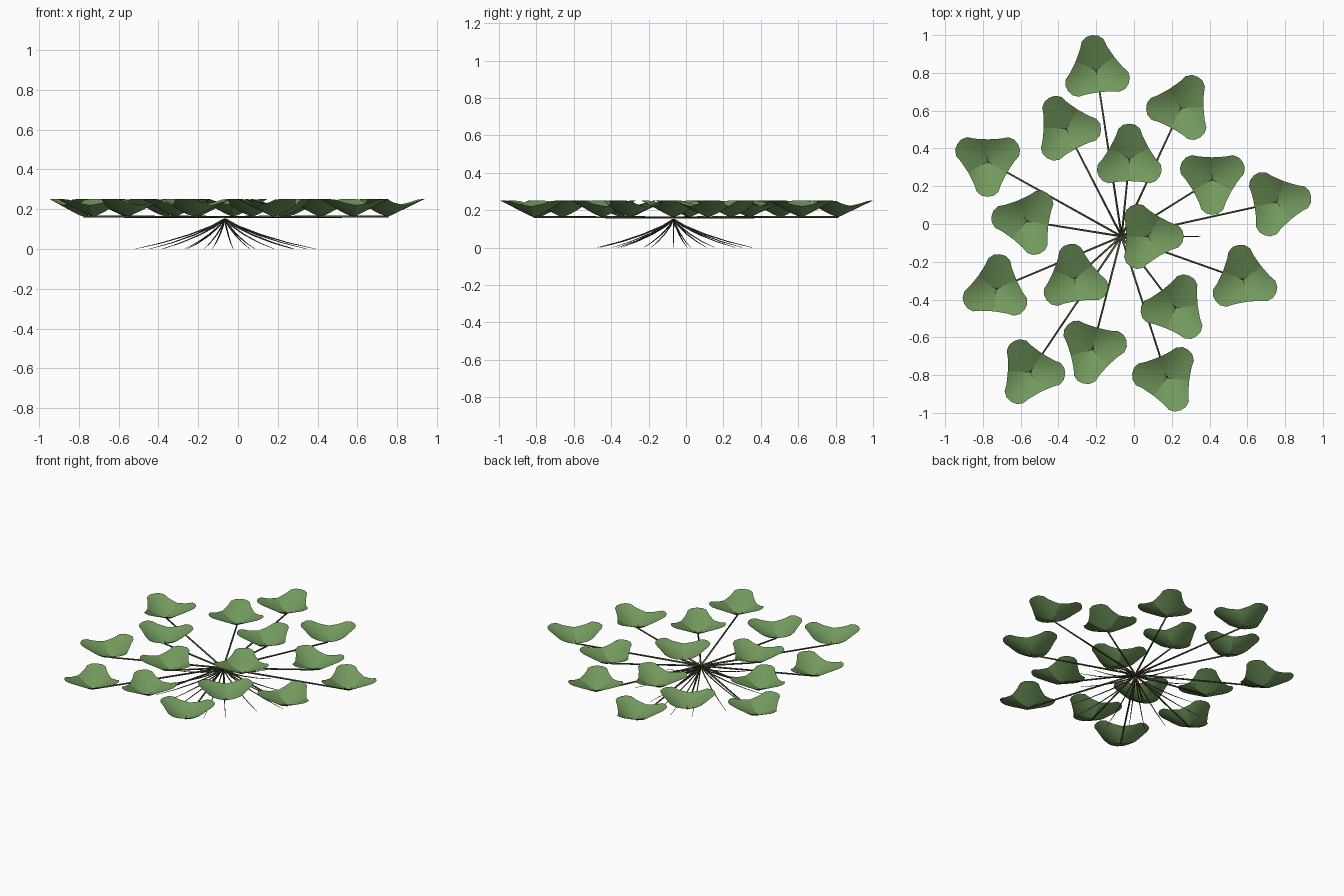
import bpy, bmesh, math
from mathutils import Vector

if "Cube" in bpy.data.objects:
    bpy.data.objects.remove(bpy.data.objects["Cube"])

HUB = Vector((-0.066, -0.066, 0.161))


def material(name, col):
    m = bpy.data.materials.new(name)
    m.diffuse_color = (*col, 1)
    m.use_nodes = True
    m.node_tree.nodes["Principled BSDF"].inputs["Base Color"].default_value = m.diffuse_color
    return m


GREEN = material("leaf_green", (0.17, 0.32, 0.11))
STEM = material("stem_green", (0.07, 0.09, 0.035))
ROOT = material("root_brown", (0.11, 0.08, 0.05))


def finish(name, bm, mat):
    me = bpy.data.meshes.new(name)
    bm.to_mesh(me)
    bm.free()
    me.materials.append(mat)
    ob = bpy.data.objects.new(name, me)
    bpy.context.collection.objects.link(ob)
    for p in me.polygons:
        p.use_smooth = True
    return ob


def tube(bm, pts, radii, sides=5):
    rings = []
    for i, p in enumerate(pts):
        d = (pts[min(i + 1, len(pts) - 1)] - pts[max(i - 1, 0)]).normalized()
        u = d.cross(Vector((0, 0, 1))).normalized()
        v = u.cross(d)
        rings.append([bm.verts.new(p + radii[i] * (math.cos(t) * u + math.sin(t) * v))
                      for t in [k * math.tau / sides for k in range(sides)]])
    for a, b in zip(rings, rings[1:]):
        for k in range(sides):
            n = (k + 1) % sides
            bm.faces.new((a[k], a[n], b[n], b[k]))
    bm.faces.new(rings[0][::-1])
    bm.faces.new(rings[-1])


# One lobe: 120 degree fan with a rounded tip, sloping up and slightly troughed
OUTLINE = [0.118, 0.121, 0.128, 0.141, 0.169, 0.183, 0.186,
           0.183, 0.169, 0.141, 0.128, 0.121, 0.118]


def lobe(bm, c, heading, steps=5):
    n = len(OUTLINE) - 1
    centre = bm.verts.new(c)
    prev = None
    for s in range(1, steps + 1):
        row = []
        for i, full in enumerate(OUTLINE):
            r = full * s / steps
            off = math.radians(60) * (2 * i / n - 1)
            along, across = r * math.cos(off), r * math.sin(off)
            z = 0.475 * along + 2.9 * across ** 2
            a = heading + off
            row.append(bm.verts.new(c + Vector((r * math.cos(a), r * math.sin(a), z))))
        for i in range(n):
            if prev:
                bm.faces.new((prev[i], row[i], row[i + 1], prev[i + 1]))
            else:
                bm.faces.new((centre, row[i], row[i + 1]))
        prev = row


# Leaf centres (x, y) and heading of one lobe in degrees
LEAVES = [(-0.20, 0.815, 97), (0.25, 0.615, 62), (-0.36, 0.505, -2), (-0.025, 0.345, 90),
          (-0.775, 0.33, 270), (0.415, 0.235, 270), (0.755, 0.115, 10), (-0.57, 0.015, 172),
          (-0.73, -0.345, 84), (-0.315, -0.29, 98), (0.58, -0.295, 98), (0.22, -0.445, 187),
          (-0.22, -0.665, 255), (-0.55, -0.785, -3), (0.175, -0.815, 173), (0.077, -0.066, 0)]

stalks, roots = bmesh.new(), bmesh.new()
for k, (x, y, ang) in enumerate(LEAVES):
    # Three-lobed leaf
    c = Vector((x, y, 0.163))
    bm = bmesh.new()
    for j in range(3):
        lobe(bm, c, math.radians(ang + 120 * j))
    finish(f"leaf_{k + 1}", bm, GREEN)
    # Level stalk from the hub
    tube(stalks, [HUB, c], [0.006, 0.005])
    # Root running down and outwards below the stalk
    a = math.atan2(y - HUB.y, x - HUB.x)
    r = 0.455 if k in (7, 15) else (0.42, 0.36, 0.41)[k % 3]
    pts = [Vector((HUB.x + r * f * math.cos(a), HUB.y + r * f * math.sin(a), z))
           for f, z in ((0.01, 0.15), (0.15, 0.115), (0.4, 0.072), (0.7, 0.032), (1, 0.001))]
    tube(roots, pts, [0.004, 0.004, 0.0035, 0.0025, 0.001])
finish("leaf_stalks", stalks, STEM)
finish("roots", roots, ROOT)
